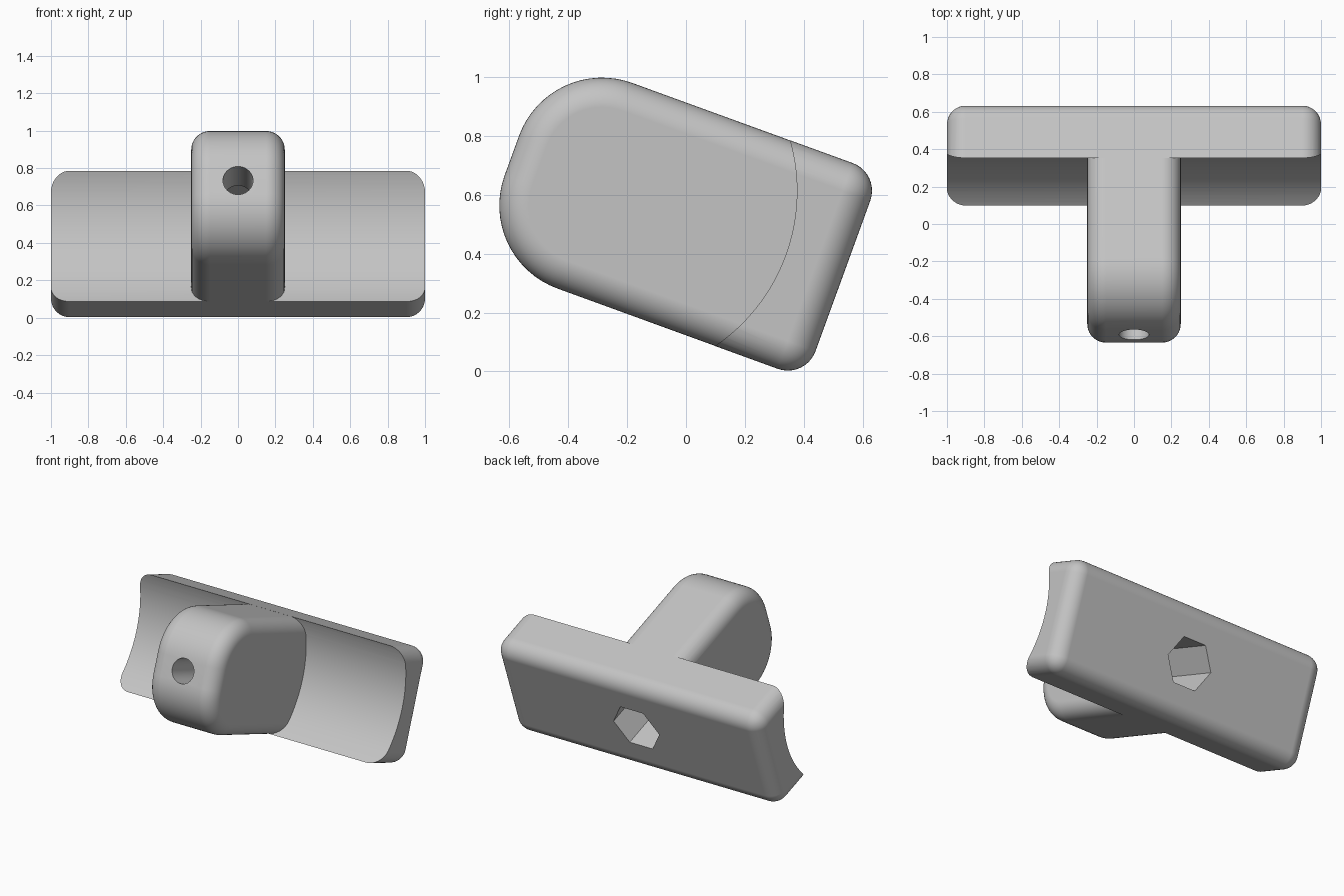
import bpy, bmesh
from math import sin, cos, pi, radians
from mathutils import Matrix

old = bpy.data.objects.get("Cube")
if old:
    bpy.data.objects.remove(old, do_unlink=True)

HALF = 0.372             # half height of the handle, before tilting
FRONT, BACK = -0.807, 0.39
FILLET = 0.1

grey = bpy.data.materials.new("plain grey")
grey.use_nodes = True
grey.diffuse_color = (0.55, 0.55, 0.55, 1)
grey.node_tree.nodes["Principled BSDF"].inputs["Base Color"].default_value = (0.55, 0.55, 0.55, 1)


def make(name, bm):
    bmesh.ops.recalc_face_normals(bm, faces=bm.faces)
    mesh = bpy.data.meshes.new(name)
    bm.to_mesh(mesh)
    bm.free()
    mesh.materials.append(grey)
    obj = bpy.data.objects.new(name, mesh)
    bpy.context.collection.objects.link(obj)
    return obj


def round_edges(bm, edges):
    bmesh.ops.bevel(bm, geom=edges, offset=FILLET, segments=10, profile=0.5, affect='EDGES')


def rod(name, sides, radius, start, end, turn=0.0):
    """Prism along the screw axis (y)."""
    bm = bmesh.new()
    bmesh.ops.create_cone(bm, cap_ends=True, segments=sides, radius1=radius, radius2=radius, depth=end - start)
    bm.transform(Matrix.Translation((0, (start + end) / 2, 0)) @ Matrix.Rotation(pi / 2, 4, 'X')
                 @ Matrix.Rotation(turn, 4, 'Z'))
    return make(name, bm)


def boolean(target, tool, operation):
    mod = target.modifiers.new("join", 'BOOLEAN')
    mod.operation, mod.solver, mod.object = operation, 'EXACT', tool
    bpy.context.view_layer.objects.active = target
    bpy.ops.object.modifier_apply(modifier=mod.name)
    bpy.data.objects.remove(tool, do_unlink=True)


# Crossbar: rounded block with a hollow front
bm = bmesh.new()
bmesh.ops.create_cube(bm, size=1)
depth = 0.8
bm.transform(Matrix.Translation((0, BACK - depth / 2, 0)) @ Matrix.Diagonal((2, depth, 2 * HALF, 1)))
round_edges(bm, bm.edges[:])
handle = make("handle", bm)

bm = bmesh.new()
bmesh.ops.create_cone(bm, cap_ends=True, segments=160, radius1=0.637, radius2=0.637, depth=3)
bm.transform(Matrix.Translation((0, 0.183 - 0.637, 0)) @ Matrix.Rotation(pi / 2, 4, 'Y'))
boolean(handle, make("hollow_cutter", bm), 'DIFFERENCE')

# Stem: rounded-nose profile, extruded across and filleted
nose, rear, top, steps = 0.3, 0.285, HALF - 0.0004, 16
profile = [(rear, -top), (rear, top)]
for centre, start in ((top - nose, pi / 2), (nose - top, pi)):
    for i in range(steps + 1):
        a = start + pi / 2 * i / steps
        profile.append((FRONT + nose + nose * cos(a), centre + nose * sin(a)))
bm = bmesh.new()
face = bm.faces.new([bm.verts.new((-0.25, y, z)) for y, z in profile])
side = bmesh.ops.extrude_face_region(bm, geom=[face])['geom']
bmesh.ops.translate(bm, vec=(0.5, 0, 0), verts=[v for v in side if isinstance(v, bmesh.types.BMVert)])
bmesh.ops.recalc_face_normals(bm, faces=bm.faces)
round_edges(bm, [e for e in bm.edges if abs(e.verts[0].co.x - e.verts[1].co.x) < 0.01])
boolean(handle, make("stem", bm), 'UNION')

# Screw hole through the nose, hexagonal socket from the back
boolean(handle, rod("hex_socket_cutter", 6, 0.172, FRONT + nose, BACK + 0.2, pi / 2), 'DIFFERENCE')
boolean(handle, rod("screw_hole_cutter", 64, 0.08, FRONT - 0.2, FRONT + nose + 0.05), 'DIFFERENCE')

# Tilt the handle and rest it on the ground
handle.data.transform(Matrix.Rotation(radians(-20), 4, 'X') @ Matrix.Translation((0, 0, 0.487)))
bpy.ops.object.select_all(action='DESELECT')
handle.select_set(True)
bpy.context.view_layer.objects.active = handle
bpy.ops.object.shade_smooth_by_angle(angle=radians(30))
weighted = handle.modifiers.new("clean shading", 'WEIGHTED_NORMAL')
weighted.keep_sharp = True
